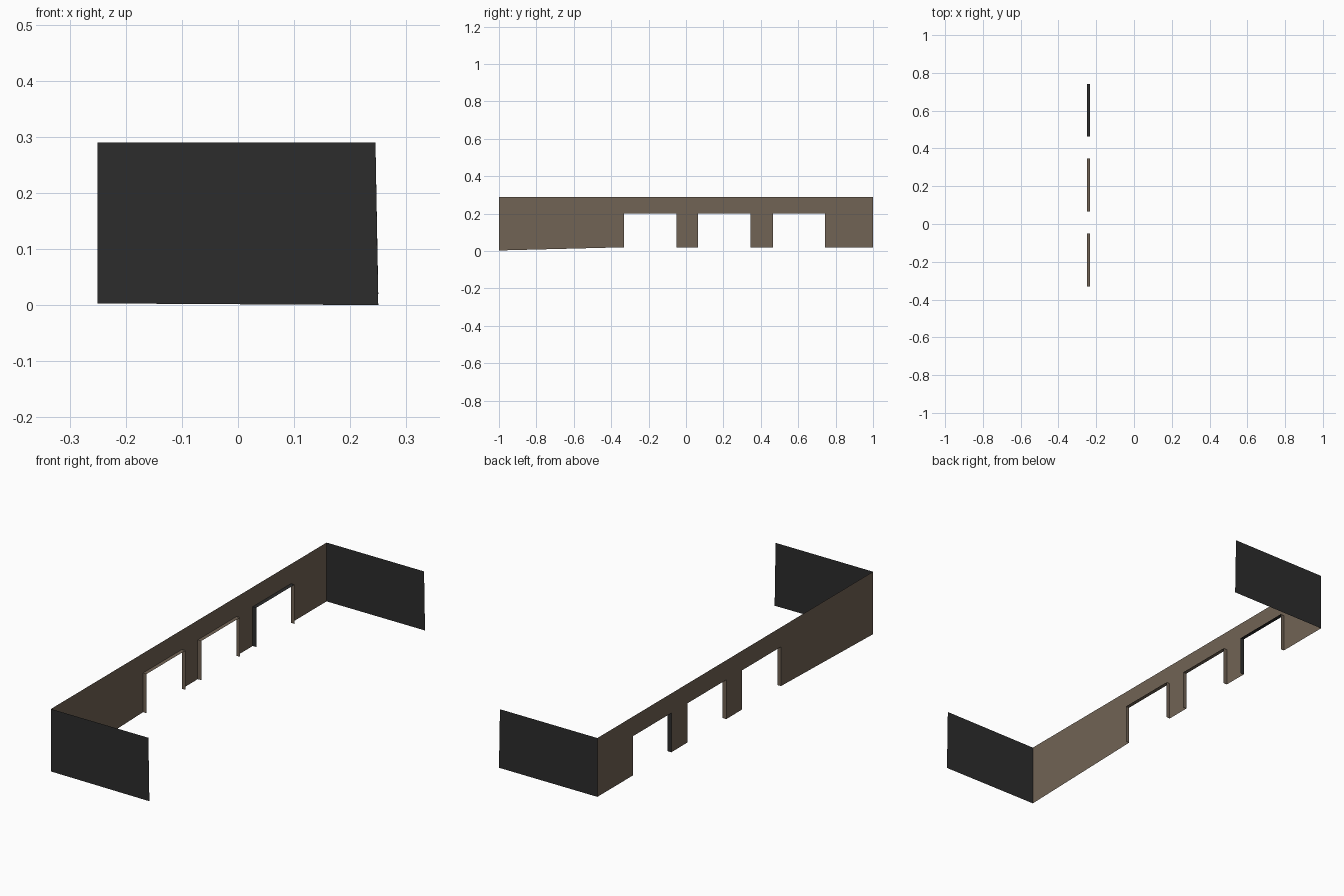
import bpy, bmesh

cube = bpy.data.objects.get("Cube")
if cube:
    bpy.data.objects.remove(cube, do_unlink=True)


def material(name, rgb):
    m = bpy.data.materials.new(name)
    m.use_nodes = True
    m.diffuse_color = (*rgb, 1)
    m.node_tree.nodes["Principled BSDF"].inputs["Base Color"].default_value = (*rgb, 1)
    return m


BROWN = material("taupe brown", (0.165, 0.125, 0.090))
DARK = material("charcoal", (0.025, 0.025, 0.025))

WALL_X = -0.25       # plane of the long wall
REVEAL_X = -0.232    # inner edge of the doorway linings
TOP, LINTEL, FLOOR = 0.29, 0.20, 0.02
DOORS = [(-0.332, -0.05), (0.065, 0.346), (0.464, 0.742)]


def sheet(name, quads, mats):
    """Flat sheet object from quads given as (four corners, material slot)."""
    bm = bmesh.new()
    for corners, slot in quads:
        face = bm.faces.new([bm.verts.new(c) for c in corners])
        face.material_index = slot
    bmesh.ops.remove_doubles(bm, verts=bm.verts, dist=1e-5)
    mesh = bpy.data.meshes.new(name)
    bm.to_mesh(mesh)
    bm.free()
    for m in mats:
        mesh.materials.append(m)
    obj = bpy.data.objects.new(name, mesh)
    bpy.context.collection.objects.link(obj)
    return obj


# Long wall: a header band along the top, with piers between the doorways
breaks = [-1.0] + [y for door in DOORS for y in door] + [1.0]
quads = []
for i, (a, b) in enumerate(zip(breaks, breaks[1:])):
    quads.append(([(WALL_X, a, LINTEL), (WALL_X, b, LINTEL),
                   (WALL_X, b, TOP), (WALL_X, a, TOP)], 0))
    if i % 2 == 0:
        foot = 0.003 if i == 0 else FLOOR     # the first pier drops to the ground
        quads.append(([(WALL_X, a, foot), (WALL_X, b, FLOOR),
                       (WALL_X, b, LINTEL), (WALL_X, a, LINTEL)], 0))
sheet("long_wall", quads, [BROWN])

# Doorway linings: two jambs and a lintel; the last has a dark jamb and lintel
for n, (a, b) in enumerate(DOORS):
    shade = 1 if n == 2 else 0
    path = [(a, FLOOR), (a, LINTEL), (b, LINTEL), (b, FLOOR)]
    slots = [shade, shade, 0]
    quads = [([(WALL_X, *p), (WALL_X, *q), (REVEAL_X, *q), (REVEAL_X, *p)], s)
             for p, q, s in zip(path, path[1:], slots)]
    sheet(f"doorway_lining_{n + 1}", quads, [BROWN, DARK])

# End walls, slightly narrower at the top
for name, y, left_foot, right_foot in (("front_end_wall", -1.0, 0.003, 0.0),
                                       ("back_end_wall", 1.0, FLOOR, FLOOR)):
    corners = [(WALL_X, y, left_foot), (0.25, y, right_foot),
               (0.245, y, TOP), (WALL_X, y, TOP)]
    if y < 0:
        corners.reverse()     # both end walls face inwards
    sheet(name, [(corners, 0)], [DARK])
